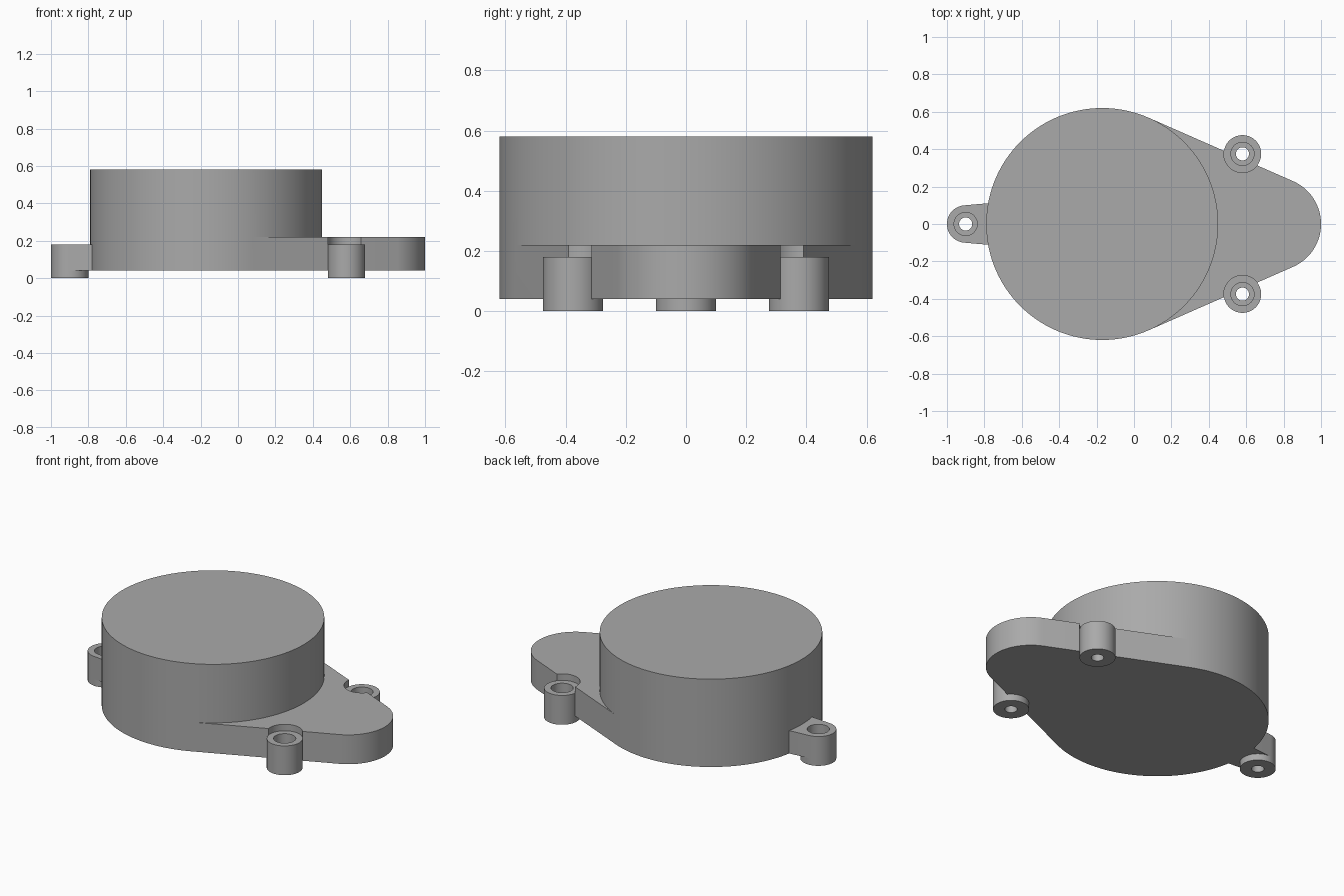
import bpy, bmesh, math

if "Cube" in bpy.data.objects:
    bpy.data.objects.remove(bpy.data.objects["Cube"])

STEP = 3  # degrees per facet, shared so that touching walls line up

grey = bpy.data.materials.new("plain grey")
grey.diffuse_color = (0.4, 0.4, 0.4, 1)
grey.use_nodes = True
grey.node_tree.nodes["Principled BSDF"].inputs["Base Color"].default_value = grey.diffuse_color


def arc(cx, cy, r, a0=0, a1=360 - STEP):
    return [(cx + r * math.cos(math.radians(a)), cy + r * math.sin(math.radians(a)))
            for a in range(a0, a1 + 1, STEP)]


def prism(name, outline, z0, z1):
    bm = bmesh.new()
    face = bm.faces.new([bm.verts.new((x, y, z0)) for x, y in outline])
    top = bmesh.ops.extrude_face_region(bm, geom=[face])["geom"]
    bmesh.ops.translate(bm, vec=(0, 0, z1 - z0),
                        verts=[v for v in top if isinstance(v, bmesh.types.BMVert)])
    bmesh.ops.recalc_face_normals(bm, faces=bm.faces)
    mesh = bpy.data.meshes.new(name)
    bm.to_mesh(mesh)
    bm.free()
    mesh.materials.append(grey)
    ob = bpy.data.objects.new(name, mesh)
    bpy.context.collection.objects.link(ob)
    return ob


def combine(target, tool, operation):
    mod = target.modifiers.new("combine", "BOOLEAN")
    mod.operation, mod.object, mod.solver = operation, tool, "EXACT"
    bpy.context.view_layer.objects.active = target
    bpy.ops.object.modifier_apply(modifier=mod.name)
    bpy.data.objects.remove(tool)


# Teardrop base plate: large and small arcs joined by tangents
housing = prism("housing", arc(-0.17, 0, 0.62, 66, 294) + arc(0.75, 0, 0.25, -66, 66), 0.04, 0.22)

# Round drum on the plate
combine(housing, prism("drum", arc(-0.17, 0, 0.62), 0.22, 0.58), "UNION")

# Screw head clearance notches in the plate
bosses = [(0.58, 0.375), (0.58, -0.375), (-0.9, 0)]
for x, y in bosses[:2]:
    combine(housing, prism("notch", arc(x, y, 0.1), 0.18, 0.4), "DIFFERENCE")

# Lug reaching out to the left boss
left = arc(-0.9, 0, 0.1, 96, 264)
lug = [left[0], left[-1], (-0.7, -0.118), (-0.7, 0.118)]
combine(housing, prism("lug", lug, 0.04, 0.18), "UNION")

# Screw bosses with stepped bores
for x, y in bosses:
    combine(housing, prism("boss", arc(x, y, 0.1), 0, 0.18), "UNION")
for x, y in bosses:
    combine(housing, prism("counterbore", arc(x, y, 0.062), 0.08, 0.4), "DIFFERENCE")
    combine(housing, prism("screw_hole", arc(x, y, 0.035), -0.1, 0.12), "DIFFERENCE")

housing.select_set(True)
bpy.context.view_layer.objects.active = housing
bpy.ops.object.shade_smooth_by_angle(angle=math.radians(30))
